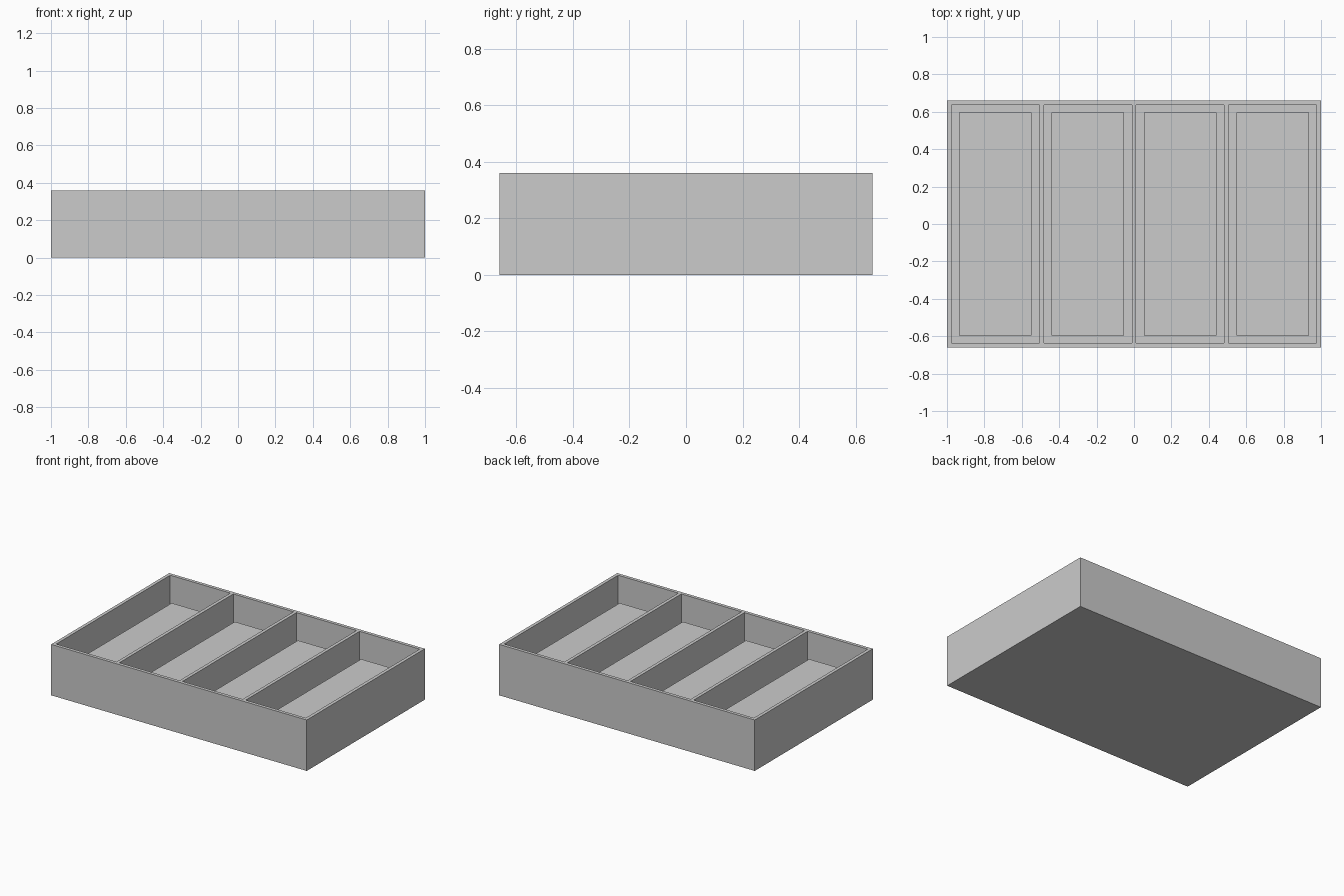
import bpy
import bmesh

old = bpy.data.objects.get("Cube")
if old:
    bpy.data.objects.remove(old, do_unlink=True)

# Overall dimensions
LENGTH, DEPTH, HEIGHT = 2.0, 1.32, 0.36
WALL = 0.0235
BAYS = 4
BAY_WIDTH = (LENGTH - WALL * (BAYS + 1)) / BAYS
GAP = 0.041
FILL_TOP = 0.19

grey = bpy.data.materials.new("plain_grey")
grey.use_nodes = True
colour = (0.6, 0.6, 0.6, 1)
grey.diffuse_color = colour
grey.node_tree.nodes["Principled BSDF"].inputs["Base Color"].default_value = colour


def finish(name, bm):
    bmesh.ops.recalc_face_normals(bm, faces=bm.faces)
    mesh = bpy.data.meshes.new(name)
    bm.to_mesh(mesh)
    bm.free()
    mesh.materials.append(grey)
    bpy.context.collection.objects.link(bpy.data.objects.new(name, mesh))


def bay_centre(i):
    return -LENGTH / 2 + WALL + BAY_WIDTH / 2 + i * (BAY_WIDTH + WALL)


def box(bm, x, width, depth, z0, z1):
    verts = bmesh.ops.create_cube(bm, size=1)["verts"]
    for v in verts:
        v.co.x = x + v.co.x * width
        v.co.y *= depth
        v.co.z = z0 if v.co.z < 0 else z1


# Tray: cut the top face at every wall line, then sink the bays
bm = bmesh.new()
box(bm, 0, LENGTH, DEPTH, 0, HEIGHT)
cuts = [((s * (DEPTH / 2 - WALL)), (0, 1, 0)) for s in (-1, 1)]
for i in range(BAYS):
    cuts += [(bay_centre(i) + s * BAY_WIDTH / 2, (1, 0, 0)) for s in (-1, 1)]
for offset, normal in cuts:
    bmesh.ops.bisect_plane(bm, geom=bm.verts[:] + bm.edges[:] + bm.faces[:],
                           plane_co=[offset * n for n in normal], plane_no=normal)
bays = []
for f in bm.faces:
    c = f.calc_center_median()
    if c.z > HEIGHT - 0.001 and abs(c.y) < 0.1:
        if any(abs(c.x - bay_centre(i)) < 0.01 for i in range(BAYS)):
            bays.append(f)
for f in bays:
    sunk = bmesh.ops.extrude_discrete_faces(bm, faces=[f])["faces"][0]
    for v in sunk.verts:
        v.co.z = WALL
finish("divided_tray", bm)

# Raised block standing in each bay, with a gap all round
for i in range(BAYS):
    bm = bmesh.new()
    box(bm, bay_centre(i), BAY_WIDTH - 2 * GAP, DEPTH - 2 * (WALL + GAP), WALL, FILL_TOP)
    finish(f"bay_block_{i + 1}", bm)
